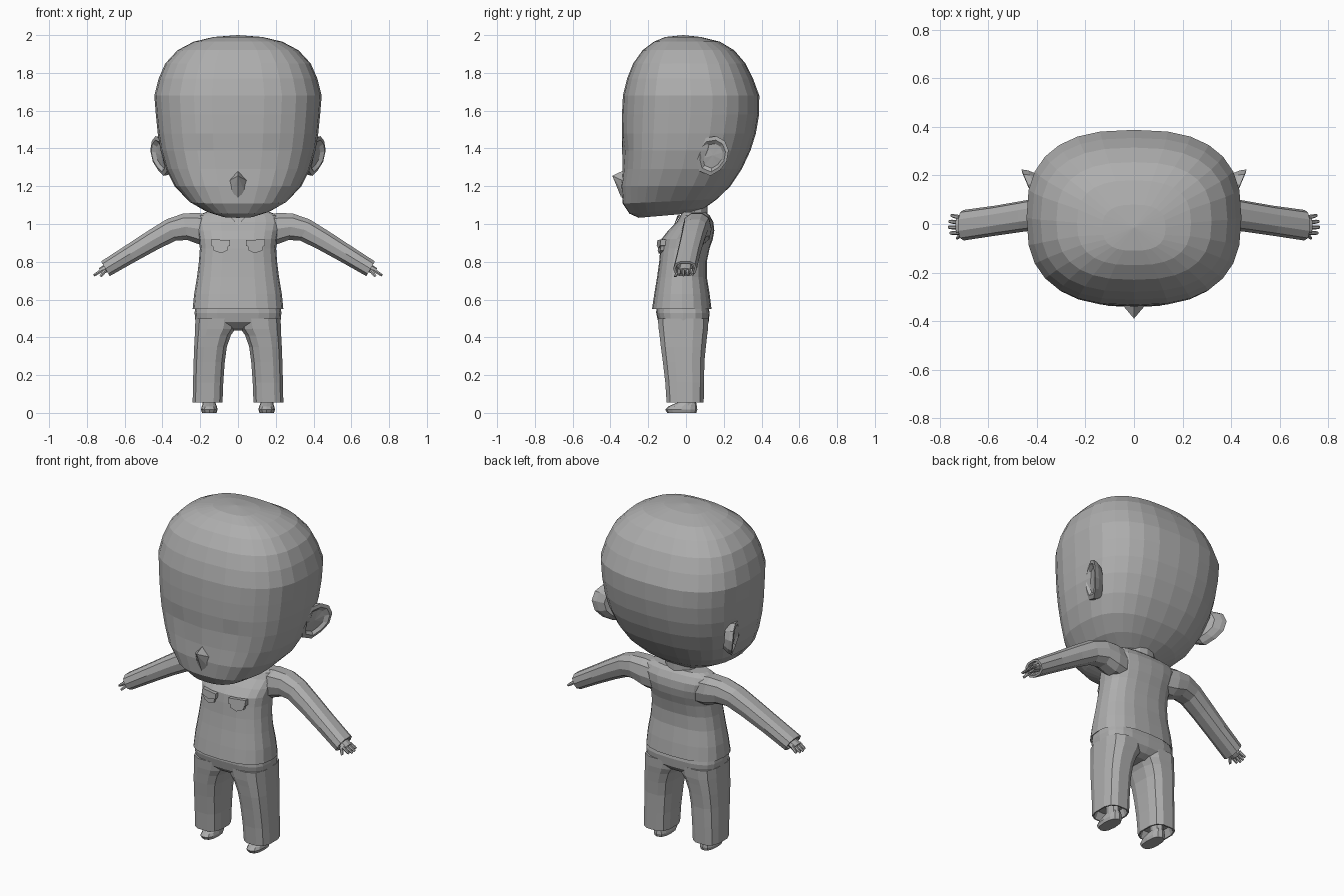
import bpy, bmesh, math
from mathutils import Vector

grey = bpy.data.materials.new("plain grey")
grey.diffuse_color = (0.42, 0.42, 0.42, 1)


def finish(name, bm, mirror=False):
    bmesh.ops.recalc_face_normals(bm, faces=bm.faces)
    me = bpy.data.meshes.new(name)
    bm.to_mesh(me)
    bm.free()
    me.materials.append(grey)
    ob = bpy.data.objects.new(name, me)
    bpy.context.collection.objects.link(ob)
    if mirror:
        ob.modifiers.new("mirror", 'MIRROR').use_mirror_merge = False
    return ob


def loft(name, loops, mirror=False, cap=(True, True)):
    """Skin a list of equal-length point loops and close the ends with a fan."""
    bm = bmesh.new()
    rows = [[bm.verts.new(p) for p in lp] for lp in loops]
    n = len(rows[0])
    for a, b in zip(rows, rows[1:]):
        for i in range(n):
            j = (i + 1) % n
            bm.faces.new((a[i], a[j], b[j], b[i]))
    for use, row in zip(cap, (rows[0], rows[-1])):
        if use:
            c = bm.verts.new(sum((v.co for v in row), Vector()) / n)
            for i in range(n):
                bm.faces.new((row[i], row[(i + 1) % n], c))
    return finish(name, bm, mirror)


def ring(c, u, v, n=16, power=2.0, phase=0.0):
    """Superellipse loop around c, spanned by the half axes u and v."""
    c, u, v = Vector(c), Vector(u), Vector(v)
    pts = []
    for i in range(n):
        a = 2 * math.pi * (i + phase) / n
        co, si = math.cos(a), math.sin(a)
        f = lambda t: math.copysign(abs(t) ** (2 / power), t)
        pts.append(c + u * f(co) + v * f(si))
    return pts


def level(z, x0, x1, y0, y1, n=16, power=2.5, tilt=0.0, phase=0.0):
    """Horizontal loop from its extents; tilt raises the back."""
    h = (y1 - y0) / 2
    return ring(((x0 + x1) / 2, (y0 + y1) / 2, z), ((x1 - x0) / 2, 0, 0),
                (0, h, tilt), n, power, phase)


# Head: height, half width, front, back, tilt
head_rows = [
    (1.045, 0.09, -0.25, 0.03, 0.012), (1.07, 0.17, -0.30, 0.10, 0.015),
    (1.12, 0.26, -0.335, 0.165, 0.012), (1.20, 0.335, -0.343, 0.235, 0),
    (1.29, 0.38, -0.337, 0.295, 0), (1.39, 0.41, -0.338, 0.342, 0),
    (1.48, 0.425, -0.34, 0.37, 0), (1.58, 0.435, -0.339, 0.387, 0),
    (1.68, 0.443, -0.334, 0.388, 0), (1.77, 0.42, -0.312, 0.355, 0),
    (1.85, 0.385, -0.28, 0.315, 0), (1.92, 0.32, -0.23, 0.255, 0),
    (1.965, 0.235, -0.17, 0.18, 0), (1.99, 0.13, -0.11, 0.08, 0)]
head_loops = [level(z, -w, w, f, b, 28, 2.6, t) for z, w, f, b, t in head_rows]
for lp in head_loops:                      # shallow eye sockets
    for p in lp:
        if p.y < -0.1:
            d = ((abs(p.x) - 0.17) / 0.09) ** 2 + ((p.z - 1.36) / 0.07) ** 2
            p.y += 0.014 * math.exp(-d)
head = loft("head", head_loops)
head.data.vertices[-1].co.z = 2.0

# Nose
bm = bmesh.new()
tip = bm.verts.new((0, -0.39, 1.255))
base = [bm.verts.new(p) for p in ((0, -0.328, 1.285), (0.055, -0.325, 1.225),
                                  (0.035, -0.335, 1.17), (0, -0.343, 1.14),
                                  (-0.035, -0.335, 1.17), (-0.055, -0.325, 1.225))]
for i in range(6):
    bm.faces.new((tip, base[i], base[(i + 1) % 6]))
finish("nose", bm)

# Ears: outline in y, z; flaring outwards to the back and top
outline = [(0.06, 1.41), (0.10, 1.455), (0.16, 1.465), (0.205, 1.44), (0.225, 1.39),
           (0.215, 1.33), (0.18, 1.285), (0.13, 1.255), (0.07, 1.28), (0.055, 1.34)]


def ear_loop(scale, dx):
    pts = []
    for y, z in outline:
        y, z = 0.145 + (y - 0.145) * scale, 1.36 + (z - 1.36) * scale
        x = 0.395 + 0.42 * (y - 0.06) - 0.3 * max(0, 1.36 - z)
        pts.append(Vector((x + dx, y, z)))
    return pts


loft("ear", [ear_loop(0.75, -0.06), ear_loop(0.95, -0.025), ear_loop(1, 0),
             ear_loop(0.8, 0.002), ear_loop(0.62, -0.016)], mirror=True)

# Neck
loft("neck", [ring((0, 0.045, z), (0.09, 0, 0), (0, 0.07, 0), 12) for z in (1.0, 1.1)])

# Shirt: height, half width, front, back
shirt_rows = [(0.57, 0.215, -0.16, 0.115), (0.55, 0.24, -0.18, 0.135),
              (0.63, 0.232, -0.168, 0.125), (0.72, 0.217, -0.153, 0.11),
              (0.80, 0.207, -0.142, 0.11), (0.87, 0.202, -0.136, 0.125),
              (0.92, 0.206, -0.13, 0.142), (0.965, 0.215, -0.095, 0.15),
              (1.01, 0.225, -0.05, 0.145), (1.045, 0.215, -0.03, 0.125),
              (1.063, 0.17, -0.02, 0.105)]
loft("shirt", [level(z, -w, w, f, b, 20, 2.6) for z, w, f, b in shirt_rows])

# Collar: small folded V at the throat
bm = bmesh.new()
bm.faces.new([bm.verts.new(p) for p in ((0, -0.065, 0.99), (0.045, -0.045, 1.045),
                                        (0, -0.03, 1.05), (-0.045, -0.045, 1.045))])
finish("collar", bm)


# Chest pockets and their flaps
def plate(name, pts, y, thick, slope):
    front = [Vector((x, y + 0.18 * (x - 0.09) + slope * (z - 0.88), z)) for x, z in pts]
    loft(name, [[p + Vector((0, thick, 0)) for p in front], front], mirror=True)


plate("pocket", [(0.05, 0.89), (0.135, 0.89), (0.13, 0.86), (0.09, 0.845), (0.055, 0.86)],
      -0.141, 0.03, 0.12)
plate("pocket_flap", [(0.042, 0.915), (0.142, 0.918), (0.142, 0.885), (0.092, 0.872),
                      (0.042, 0.885)], -0.147, 0.035, 0.12)

# Sleeves: centre, half depth, half height
arm_rows = [((0.13, 0.055, 0.965), 0.07, 0.085), ((0.21, 0.058, 0.975), 0.078, 0.088),
            ((0.28, 0.057, 0.985), 0.075, 0.074), ((0.355, 0.048, 0.968), 0.068, 0.064),
            ((0.45, 0.033, 0.915), 0.064, 0.058), ((0.57, 0.014, 0.843), 0.062, 0.052),
            ((0.702, -0.005, 0.763), 0.063, 0.047), ((0.702, -0.005, 0.763), 0.05, 0.035),
            ((0.68, -0.002, 0.776), 0.046, 0.032)]
tilts = [0, 5, 10, 24, 30, 31, 30, 30, 30]
arm_loops = []
for (c, d, h), t in zip(arm_rows, tilts):
    t = math.radians(t)
    arm_loops.append(ring(c, (0, d, 0), (h * math.sin(t), 0, h * math.cos(t)), 10, 2.4))
loft("sleeve", arm_loops, mirror=True)


# Hands: palm, four fingers and a thumb along the sleeve direction
def rod(name, a, b, d0, h0, d1, h1, n=6):
    a, b = Vector(a), Vector(b)
    side = Vector((0, 1, 0))
    up = (b - a).cross(side).normalized()
    m = a.lerp(b, 0.75)
    loft(name, [ring(c, side * d, up * h, n, 2.2) for c, d, h in
                ((a, d0, h0), (m, (d0 + d1) / 2, (h0 + h1) / 2), (b, d1, h1))], mirror=True)


rod("palm", (0.67, 0, 0.78), (0.728, -0.006, 0.75), 0.036, 0.022, 0.038, 0.018, 8)
for i, reach in enumerate((0.036, 0.042, 0.040, 0.032)):
    y = -0.036 + 0.021 * i
    rod("finger_%d" % (i + 1), (0.718, y, 0.757),
        (0.722 + reach, y * 1.15 + 0.004, 0.75 - reach * 0.55), 0.010, 0.011, 0.006, 0.006)
rod("thumb", (0.70, -0.03, 0.757), (0.728, -0.058, 0.722), 0.011, 0.011, 0.007, 0.007)

# Trouser seat
hip_rows = [(0.435, 0.12, -0.07, 0.06), (0.45, 0.19, -0.115, 0.095),
            (0.48, 0.225, -0.147, 0.12), (0.53, 0.23, -0.158, 0.125),
            (0.58, 0.222, -0.155, 0.115)]
loft("trouser_seat", [level(z, -w, w, f, b, 20, 3.2) for z, w, f, b in hip_rows])

# Trouser legs: height, inner, outer, front, back; first two rows form the open cuff
leg_rows = [(0.10, 0.10, 0.22, -0.085, 0.075), (0.055, 0.088, 0.235, -0.098, 0.088),
            (0.055, 0.08, 0.242, -0.105, 0.096), (0.16, 0.076, 0.24, -0.112, 0.098),
            (0.27, 0.068, 0.237, -0.125, 0.10), (0.35, 0.057, 0.234, -0.136, 0.108),
            (0.41, 0.036, 0.231, -0.143, 0.115), (0.445, 0.012, 0.23, -0.148, 0.12),
            (0.50, 0.0, 0.228, -0.152, 0.122)]
loft("trouser_leg", [level(z, a, b, f, k, 12, 2.9, 0, 0.5) for z, a, b, f, k in leg_rows],
     mirror=True)

# Ankles and shoes
loft("ankle", [level(z, 0.122, 0.188, -0.03, 0.05, 8, 2.3) for z in (0.02, 0.12)], mirror=True)
shoe_rows = [(0.0, 0.113, 0.19, -0.10, 0.055), (0.018, 0.108, 0.196, -0.11, 0.06),
             (0.034, 0.112, 0.192, -0.095, 0.058), (0.055, 0.12, 0.185, -0.045, 0.054)]
loft("shoe", [level(z, a, b, f, k, 12, 2.5) for z, a, b, f, k in shoe_rows], mirror=True)
